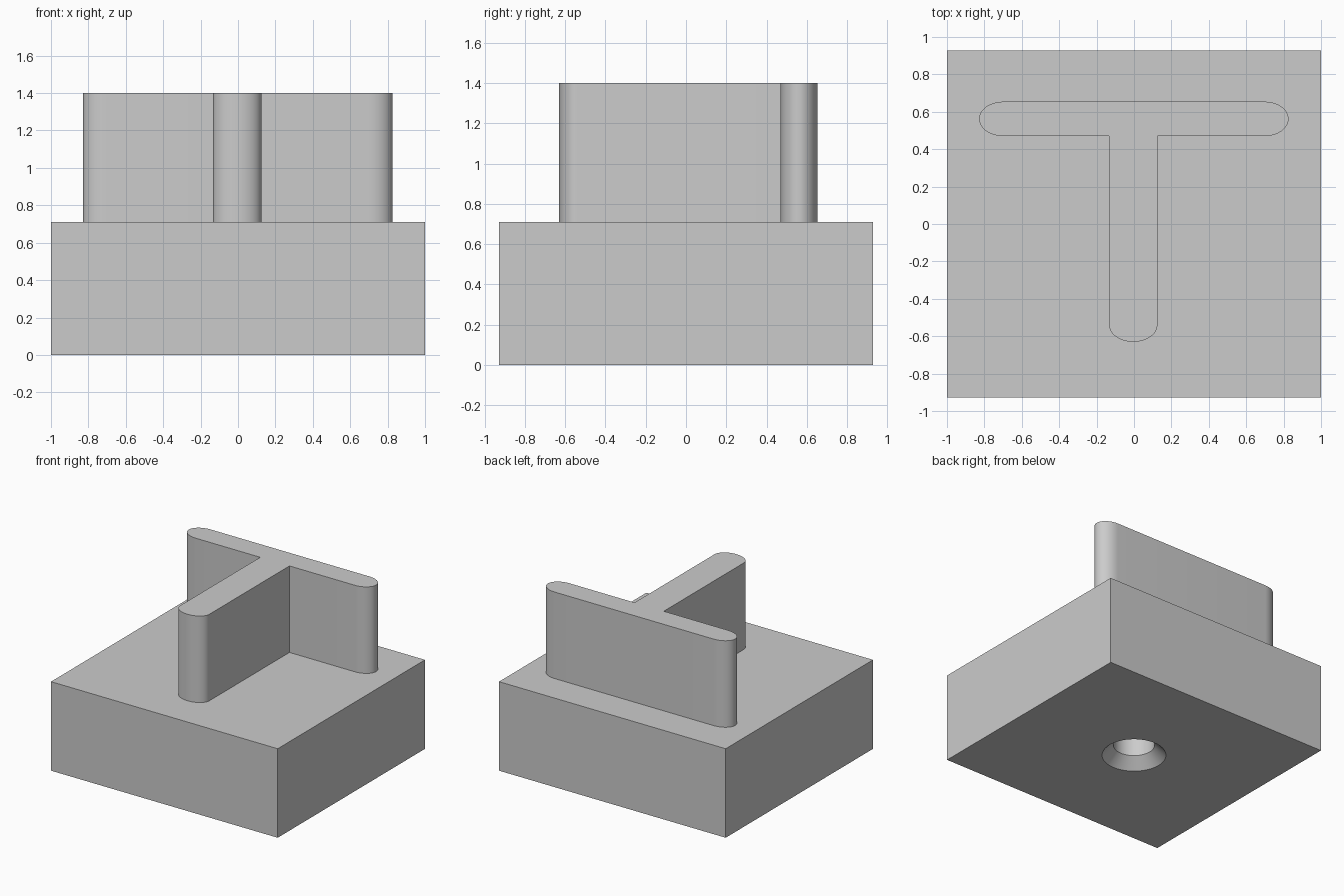
import bpy, bmesh
from math import sin, cos, pi

cube = bpy.data.objects.get("Cube")
if cube:
    bpy.data.objects.remove(cube, do_unlink=True)

BASE_TOP, TOP = 0.71, 1.40

grey = bpy.data.materials.new("plain grey")
grey.use_nodes = True
colour = (0.6, 0.6, 0.6, 1)
grey.diffuse_color = colour
grey.node_tree.nodes["Principled BSDF"].inputs["Base Color"].default_value = colour


def arc(cx, cy, rx, ry, start, steps=24):
    """Half ellipse, counter-clockwise from the start angle."""
    return [(cx + rx * cos(start + pi * i / steps),
             cy + ry * sin(start + pi * i / steps)) for i in range(steps + 1)]


def add_object(name, bm):
    bmesh.ops.recalc_face_normals(bm, faces=bm.faces)
    mesh = bpy.data.meshes.new(name)
    bm.to_mesh(mesh)
    bm.free()
    mesh.materials.append(grey)
    obj = bpy.data.objects.new(name, mesh)
    bpy.context.collection.objects.link(obj)
    return obj


def prism(name, outline, z0, z1):
    bm = bmesh.new()
    face = bm.faces.new([bm.verts.new((x, y, z0)) for x, y in outline])
    grown = bmesh.ops.extrude_face_region(bm, geom=[face], use_keep_orig=True)
    verts = [v for v in grown["geom"] if isinstance(v, bmesh.types.BMVert)]
    bmesh.ops.translate(bm, verts=verts, vec=(0, 0, z1 - z0))
    return add_object(name, bm)


def lathe(name, profile, steps=64):
    bm = bmesh.new()
    rings = [[bm.verts.new((r * cos(2 * pi * i / steps), r * sin(2 * pi * i / steps), z))
              for i in range(steps)] for r, z in profile]
    for low, high in zip(rings, rings[1:]):
        for i in range(steps):
            j = (i + 1) % steps
            bm.faces.new((low[i], low[j], high[j], high[i]))
    bm.faces.new(rings[0])
    bm.faces.new(rings[-1])
    return add_object(name, bm)


# Block with a countersunk blind hole underneath
w, d = 1.0, 0.928
base = prism("base_block", [(-w, -d), (w, -d), (w, d), (-w, d)], 0, BASE_TOP)
cutter = lathe("hole_cutter", [(0.253, -0.02), (0.15, 0.083), (0.15, 0.5)])
cutter.hide_render = True
cut = base.modifiers.new("countersunk_hole", "BOOLEAN")
cut.object = cutter
cut.solver = "EXACT"

# T-shaped handle with rounded ends, one continuous outline
bar_y, bar_r = 0.562, 0.092
stem_x, stem_r = -0.004, 0.129
outline = arc(stem_x, -0.54, stem_r, 0.09, pi)
outline += [(stem_x + stem_r, bar_y - bar_r)]
outline += arc(0.70, bar_y, 0.126, bar_r, -pi / 2)
outline += arc(-0.70, bar_y, 0.128, bar_r, pi / 2)
outline += [(stem_x - stem_r, bar_y - bar_r)]
handle = prism("t_handle", outline, BASE_TOP, TOP)

# Bake the hole and shade the curved walls smooth
for obj in (base, handle):
    bpy.ops.object.select_all(action="DESELECT")
    obj.select_set(True)
    bpy.context.view_layer.objects.active = obj
    if obj.modifiers:
        bpy.ops.object.modifier_apply(modifier="countersunk_hole")
    bpy.ops.object.shade_smooth_by_angle(angle=pi / 6)
bpy.data.objects.remove(cutter, do_unlink=True)
